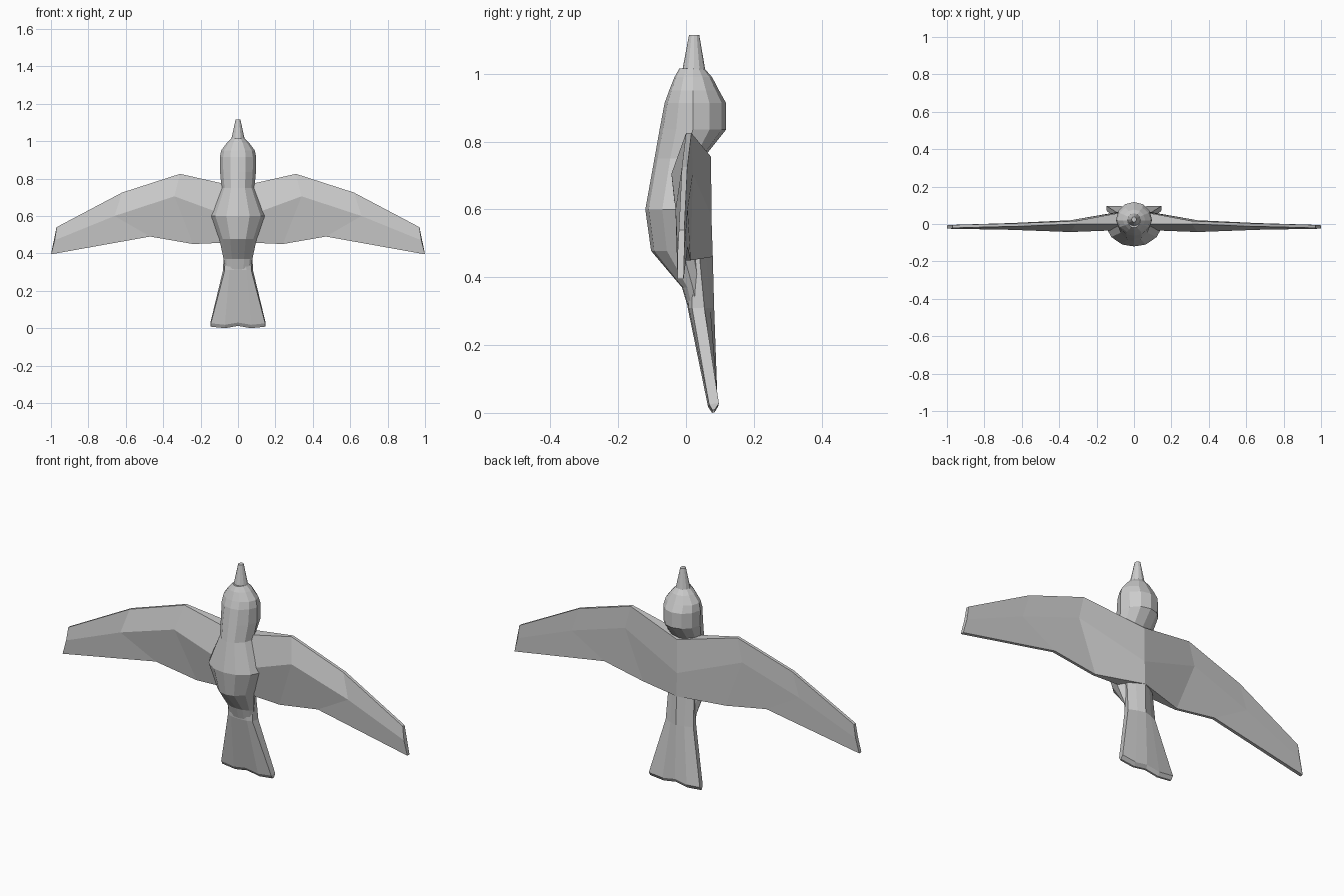
import bpy
import bmesh

if "Cube" in bpy.data.objects:
    bpy.data.objects.remove(bpy.data.objects["Cube"], do_unlink=True)

grey = bpy.data.materials.new("plain_grey")
grey.use_nodes = True
colour = (0.6, 0.6, 0.6, 1)
grey.diffuse_color = colour
grey.node_tree.nodes["Principled BSDF"].inputs["Base Color"].default_value = colour


def loft(name, sections, closed=False, caps=(0, -1)):
    """Skin the right number of half sections, then mirror them across x."""
    bm = bmesh.new()
    rows = [[bm.verts.new(p) for p in s] for s in sections]
    n = len(rows[0])
    for a, b in zip(rows, rows[1:]):
        for i in range(n if closed else n - 1):
            j = (i + 1) % n
            bm.faces.new((a[i], a[j], b[j], b[i]))
    for c in caps:
        bm.faces.new(rows[c])
    bmesh.ops.mirror(bm, geom=bm.verts[:] + bm.edges[:] + bm.faces[:],
                     axis='X', merge_dist=0.0005)
    bmesh.ops.recalc_face_normals(bm, faces=bm.faces[:])
    mesh = bpy.data.meshes.new(name)
    bm.to_mesh(mesh)
    bm.free()
    mesh.materials.append(grey)
    obj = bpy.data.objects.new(name, mesh)
    bpy.context.collection.objects.link(obj)
    return obj


def half_ring(z, w, front, mid, back):
    """Faceted half ring from the front centre round to the back centre."""
    fr, bk = front - mid, back - mid
    return [(0, front, z), (0.42 * w, mid + 0.9 * fr, z),
            (0.82 * w, mid + 0.5 * fr, z), (w, mid, z),
            (0.86 * w, mid + 0.5 * bk, z), (0.5 * w, mid + 0.87 * bk, z),
            (0, back, z)]


# Head and body: height, half width, front, widest, back
body_rings = [
    (1.015, 0.035, -0.020, 0.02, 0.055),
    (0.990, 0.060, -0.034, 0.02, 0.077),
    (0.950, 0.090, -0.050, 0.02, 0.098),
    (0.914, 0.097, -0.063, 0.02, 0.118),
    (0.835, 0.096, -0.078, 0.02, 0.118),
    (0.750, 0.088, -0.093, 0.00, 0.050),
    (0.600, 0.148, -0.120, -0.02, 0.045),
    (0.478, 0.100, -0.103, -0.01, 0.045),
    (0.370, 0.077, -0.012, 0.02, 0.060),
    (0.310, 0.069, 0.006, 0.03, 0.060),
]
loft("body", [half_ring(*r) for r in body_rings])

# Beak
loft("beak", [half_ring(1.005, 0.037, -0.012, 0.023, 0.058),
              half_ring(1.115, 0.013, 0.009, 0.024, 0.039)])


# Wings: each station lists leading edge, ridge and trailing edge
# as (x, z, front y, back y)
def wing_section(points):
    front = [(x, f, z) for x, z, f, b in points]
    back = [(x, b, z) for x, z, f, b in points]
    return front + back[::-1]


wing_stations = [
    [(0, 0.755, 0, 0.074), (0, 0.58, -0.03, 0.075), (0, 0.46, 0, 0.079)],
    [(0.31, 0.825, 0, 0.016), (0.34, 0.705, -0.043, 0.02), (0.24, 0.45, 0, 0.014)],
    [(0.62, 0.725, -0.012, 0.004), (0.66, 0.6, -0.031, 0.005), (0.47, 0.49, -0.01, 0.005)],
    [(0.97, 0.54, -0.021, -0.005), (0.98, 0.47, -0.025, -0.005), (1, 0.395, -0.025, -0.007)],
]
loft("wings", [wing_section(s) for s in wing_stations], closed=True, caps=(-1,))

# Tail: a fan that widens to a scalloped, bevelled end
tail_top = [(0, 0, 0.46), (0.03, 0, 0.46), (0.07, 0.02, 0.46),
            (0.075, 0.04, 0.46), (0.04, 0.06, 0.46), (0, 0.079, 0.46)]
tail_neck = [(0, 0.005, 0.31), (0.045, 0.008, 0.31), (0.071, 0.018, 0.31),
             (0.08, 0.054, 0.31), (0.04, 0.072, 0.31), (0, 0.083, 0.31)]
tail_end = [(0, 0.064, 0.03), (0.07, 0.065, 0.018), (0.145, 0.068, 0.026),
            (0.148, 0.097, 0.028), (0.07, 0.095, 0.02), (0, 0.093, 0.032)]
tail_lip = [(x, 0.081 + 0.25 * (y - 0.081), z - 0.018) for x, y, z in tail_end]
loft("tail", [tail_top, tail_neck, tail_end, tail_lip])
